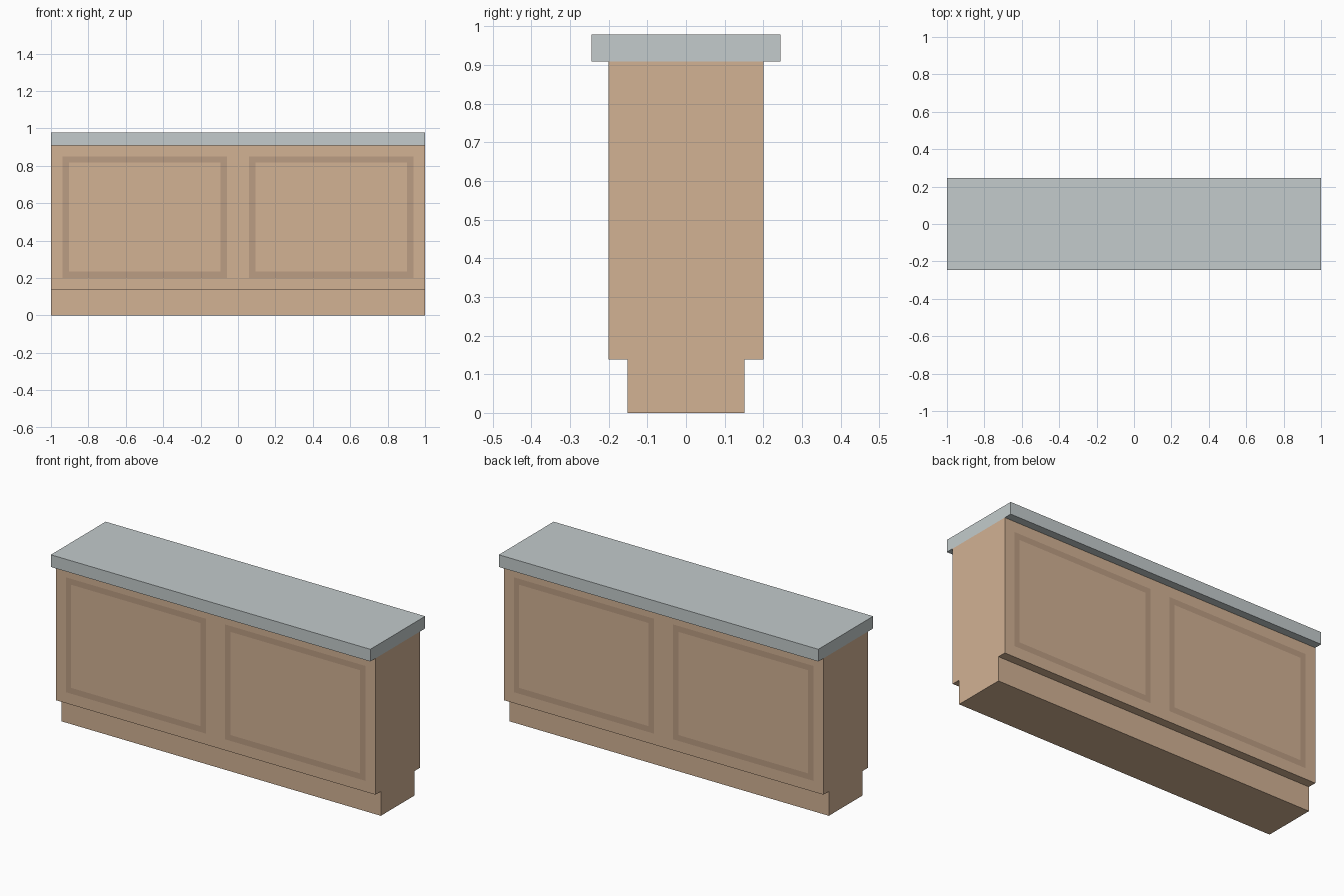
import bpy, bmesh
from mathutils import Vector

if "Cube" in bpy.data.objects:
    bpy.data.objects.remove(bpy.data.objects["Cube"])


def material(name, color):
    m = bpy.data.materials.new(name)
    m.diffuse_color = (*color, 1)
    m.use_nodes = True
    m.node_tree.nodes["Principled BSDF"].inputs["Base Color"].default_value = m.diffuse_color
    return m


def extrude_profile(points, half_length):
    """Solid with a (y, z) profile running along x."""
    bm = bmesh.new()
    face = bm.faces.new([bm.verts.new((-half_length, y, z)) for y, z in points])
    new = bmesh.ops.extrude_face_region(bm, geom=[face])["geom"]
    verts = [v for v in new if isinstance(v, bmesh.types.BMVert)]
    bmesh.ops.translate(bm, verts=verts, vec=(2 * half_length, 0, 0))
    bmesh.ops.recalc_face_normals(bm, faces=bm.faces[:])
    return bm


def finish(bm, name, mats):
    bmesh.ops.recalc_face_normals(bm, faces=bm.faces[:])
    mesh = bpy.data.meshes.new(name)
    bm.to_mesh(mesh)
    bm.free()
    for m in mats:
        mesh.materials.append(m)
    obj = bpy.data.objects.new(name, mesh)
    bpy.context.collection.objects.link(obj)
    return obj


wood = material("wood", (0.645, 0.445, 0.296))
dark_wood = material("dark_wood", (0.50, 0.337, 0.227))
stone = material("stone", (0.546, 0.597, 0.604))

BODY_Y, KICK_Y, TOP_Y = 0.2, 0.151, 0.245
KICK_Z, BODY_Z, TOP_Z = 0.138, 0.909, 0.978
PANEL_X, PANEL_Z = (0.06, 0.938), (0.2, 0.85)

# Cabinet body with recessed kick base on both long sides
half = [(KICK_Y, 0), (KICK_Y, KICK_Z), (BODY_Y, KICK_Z), (BODY_Y, BODY_Z)]
bm = extrude_profile(half + [(-y, z) for y, z in reversed(half)], 1)

# Cut panel outlines into the faces, then inset them for the flush dark frames
cuts = [((s * x, 0, 0), (1, 0, 0)) for x in PANEL_X for s in (-1, 1)]
cuts += [((0, 0, z), (0, 0, 1)) for z in PANEL_Z]
for co, no in cuts:
    bmesh.ops.bisect_plane(bm, geom=bm.verts[:] + bm.edges[:] + bm.faces[:],
                           plane_co=Vector(co), plane_no=Vector(no))


def is_panel(f):
    c = f.calc_center_median()
    return (abs(f.normal.y) > 0.9 and PANEL_X[0] < abs(c.x) < PANEL_X[1]
            and PANEL_Z[0] < c.z < PANEL_Z[1])


bm.normal_update()
panels = [f for f in bm.faces if is_panel(f)]
frames = bmesh.ops.inset_individual(bm, faces=panels, thickness=0.047)["faces"]
for f in frames:
    f.material_index = 1
finish(bm, "cabinet_body", [wood, dark_wood])

# Countertop slab overhanging front and back
bm = extrude_profile([(-TOP_Y, BODY_Z), (TOP_Y, BODY_Z), (TOP_Y, TOP_Z), (-TOP_Y, TOP_Z)], 1)
finish(bm, "countertop", [stone])
